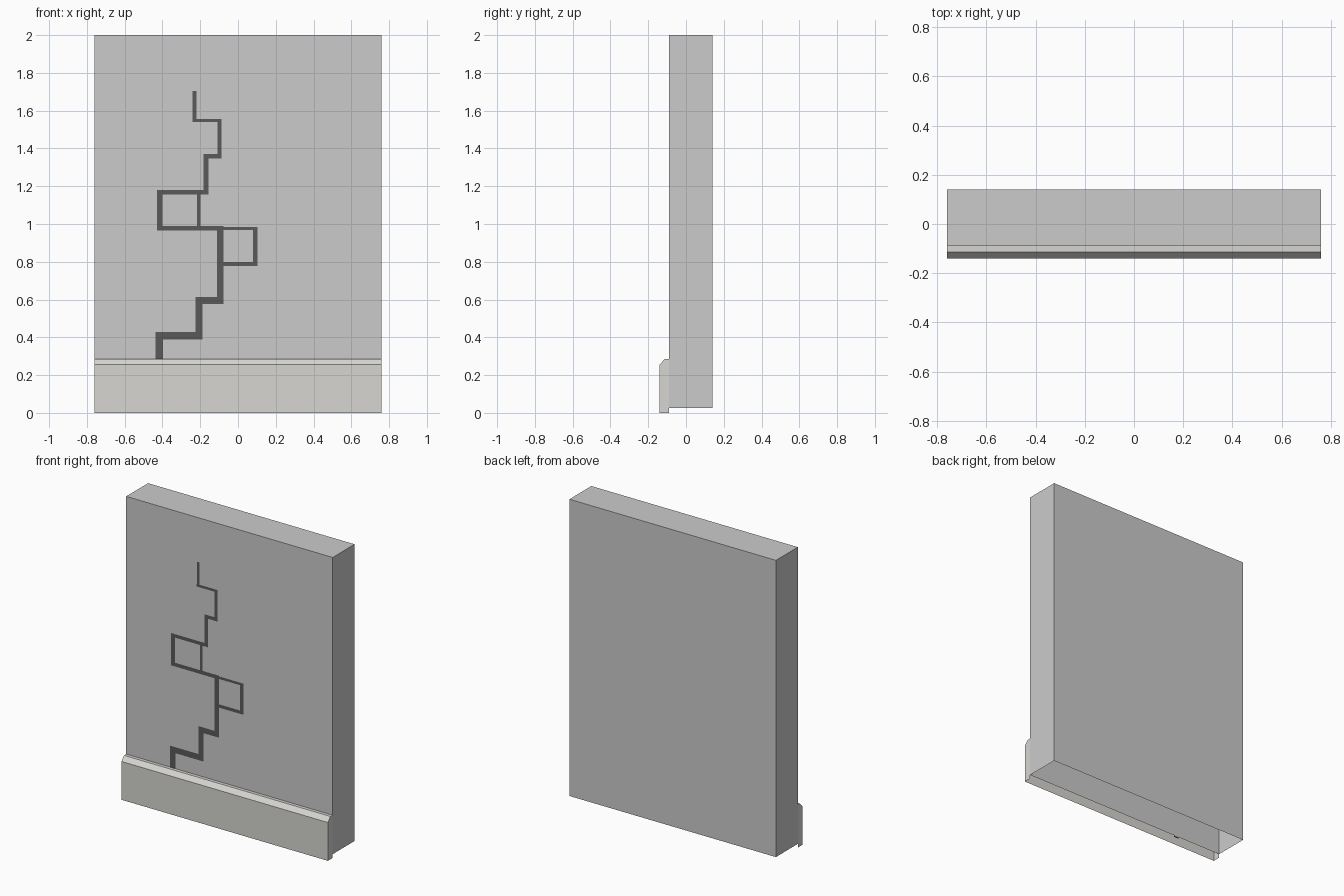
import bpy, bmesh

if "Cube" in bpy.data.objects:
    bpy.data.objects.remove(bpy.data.objects["Cube"])

HALF = 0.76          # half width of the panel
FRONT = -0.09        # front plane of the wall


def material(name, rgb):
    m = bpy.data.materials.new(name)
    m.diffuse_color = (*rgb, 1)
    m.use_nodes = True
    m.node_tree.nodes["Principled BSDF"].inputs["Base Color"].default_value = m.diffuse_color
    return m


def make_object(name, bm, mat=None):
    mesh = bpy.data.meshes.new(name)
    bm.to_mesh(mesh)
    bm.free()
    ob = bpy.data.objects.new(name, mesh)
    bpy.context.collection.objects.link(ob)
    if mat:
        mesh.materials.append(mat)
    return ob


def extruded_shell(name, profile, mat, open_edges):
    """Sweep a (y, z) profile along x, leaving the listed profile edges open."""
    bm = bmesh.new()
    left = [bm.verts.new((-HALF, y, z)) for y, z in profile]
    right = [bm.verts.new((HALF, y, z)) for y, z in profile]
    n = len(profile)
    for i in range(n):
        if i not in open_edges:
            j = (i + 1) % n
            bm.faces.new((left[i], left[j], right[j], right[i]))
    bm.faces.new(left[::-1])
    bm.faces.new(right)
    bmesh.ops.recalc_face_normals(bm, faces=bm.faces)
    return make_object(name, bm, mat)


wall_grey = material("wall_grey", (0.60, 0.60, 0.61))
warm_grey = material("warm_grey", (0.68, 0.67, 0.64))
dark_grey = material("dark_grey", (0.10, 0.10, 0.10))

# Wall panel, open underneath
extruded_shell("wall", [(FRONT, 0.025), (FRONT, 2.0), (0.14, 2.0), (0.14, 0.025)],
               wall_grey, {3})

# Skirting board with a chamfered top, open underneath and against the wall
extruded_shell("skirting_board",
               [(-0.14, 0), (-0.14, 0.255), (-0.113, 0.285), (FRONT, 0.285), (FRONT, 0)],
               warm_grey, {3, 4})

# Stepped crack: flat strips (x0, x1, z0, z1) that get thinner towards the top
strips = [
    (-0.240, -0.220, 1.540, 1.705), (-0.240, -0.087, 1.540, 1.557),
    (-0.108, -0.087, 1.347, 1.557), (-0.182, -0.087, 1.347, 1.370),
    (-0.182, -0.156, 1.157, 1.370), (-0.430, -0.156, 1.157, 1.180),
    (-0.430, -0.400, 0.965, 1.180), (-0.217, -0.198, 0.980, 1.165),
    (-0.430, -0.077, 0.965, 0.990), (-0.090, 0.103, 0.968, 0.985),
    (0.080, 0.103, 0.778, 0.985), (-0.090, 0.103, 0.778, 0.800),
    (-0.111, -0.077, 0.577, 0.990), (-0.225, -0.077, 0.577, 0.614),
    (-0.226, -0.189, 0.388, 0.614), (-0.436, -0.189, 0.388, 0.428),
    (-0.436, -0.397, 0.015, 0.428),
]
bm = bmesh.new()
for i, (x0, x1, z0, z1) in enumerate(strips):
    y = FRONT - 0.001 - 0.0005 * (i % 3)
    bm.faces.new([bm.verts.new((x, y, z))
                  for x, z in ((x0, z0), (x1, z0), (x1, z1), (x0, z1))])
make_object("stepped_crack", bm, dark_grey)
